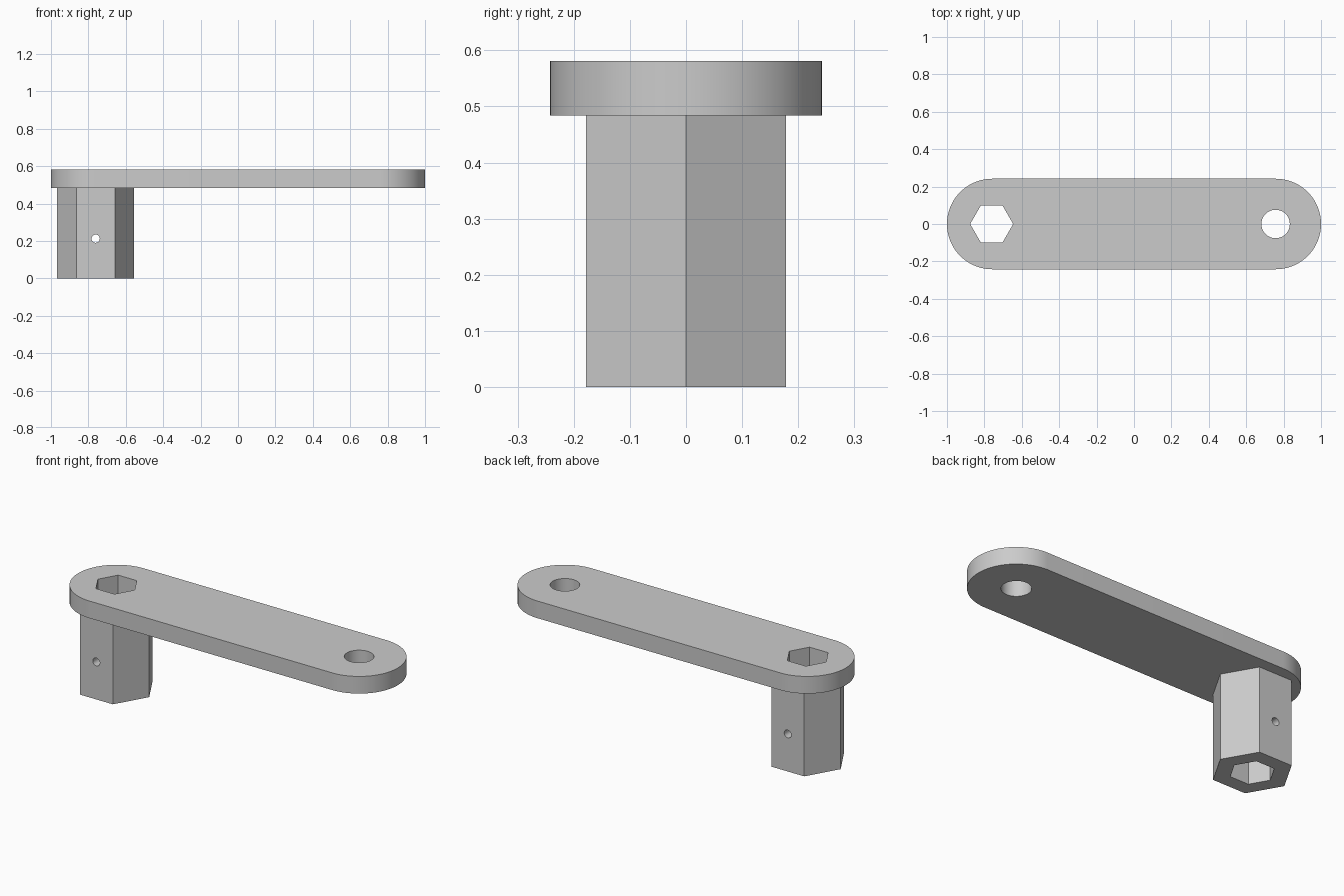
import bpy
import bmesh
from math import radians, pi, cos, sin

if "Cube" in bpy.data.objects:
    bpy.data.objects.remove(bpy.data.objects["Cube"], do_unlink=True)

END_X = 0.758        # distance of each arm end centre from the middle
ARM_R = 0.242        # half width of the arm
ARM_Z = 0.484        # underside of the arm
TOP_Z = 0.581
SOCKET_X = -0.761

grey = bpy.data.materials.new("plain grey")
grey.use_nodes = True
grey.diffuse_color = (0.6, 0.6, 0.6, 1)
grey.node_tree.nodes["Principled BSDF"].inputs["Base Color"].default_value = (0.6, 0.6, 0.6, 1)


def arc(cx, radius, start, sweep, steps):
    return [(cx + radius * cos(start + sweep * i / steps),
             radius * sin(start + sweep * i / steps)) for i in range(steps + 1)]


def ring(cx, radius, sides):
    return arc(cx, radius, 0, 2 * pi, sides)[:-1]


def prism(name, outline, z0, z1):
    """Extrude a flat outline from z0 up to z1."""
    bm = bmesh.new()
    base = bm.faces.new([bm.verts.new((x, y, z0)) for x, y in outline])
    grown = bmesh.ops.extrude_face_region(bm, geom=[base], use_keep_orig=True)
    top = [v for v in grown["geom"] if isinstance(v, bmesh.types.BMVert)]
    bmesh.ops.translate(bm, vec=(0, 0, z1 - z0), verts=top)
    bmesh.ops.recalc_face_normals(bm, faces=bm.faces)
    mesh = bpy.data.meshes.new(name)
    bm.to_mesh(mesh)
    bm.free()
    mesh.materials.append(grey)
    obj = bpy.data.objects.new(name, mesh)
    bpy.context.collection.objects.link(obj)
    return obj


def activate(obj):
    bpy.ops.object.select_all(action="DESELECT")
    obj.select_set(True)
    bpy.context.view_layer.objects.active = obj


def cut(obj, cutter):
    mod = obj.modifiers.new("cut", "BOOLEAN")
    mod.operation = "DIFFERENCE"
    mod.solver = "EXACT"
    mod.object = cutter
    activate(obj)
    bpy.ops.object.modifier_apply(modifier=mod.name)


# Arm with rounded ends
outline = arc(END_X, ARM_R, -pi / 2, pi, 48) + arc(-END_X, ARM_R, pi / 2, pi, 48)
arm = prism("arm", outline, ARM_Z, TOP_Z)

# Hexagonal socket below one end
socket = prism("hex_socket", ring(SOCKET_X, 0.206, 6), 0, ARM_Z)

# Cutters: hexagonal bore, handle hole, cross pin hole
bore = prism("bore_cutter", ring(SOCKET_X, 0.115, 6), -0.1, 0.7)
handle_hole = prism("handle_hole_cutter", ring(END_X - 0.001, 0.076, 64), 0.4, 0.7)
pin_hole = prism("pin_hole_cutter", ring(0, 0.022, 32), -0.4, 0.4)
pin_hole.rotation_euler = (radians(90), 0, 0)
pin_hole.location = (SOCKET_X, 0, 0.212)
bpy.context.view_layer.update()

cut(arm, bore)
cut(arm, handle_hole)
cut(socket, bore)
cut(socket, pin_hole)

for cutter in (bore, handle_hole, pin_hole):
    cutter.hide_render = True
    bpy.data.objects.remove(cutter, do_unlink=True)

# Smooth the curved walls, keep the edges crisp
for part in (arm, socket):
    activate(part)
    bpy.ops.object.shade_smooth_by_angle(angle=radians(30))
